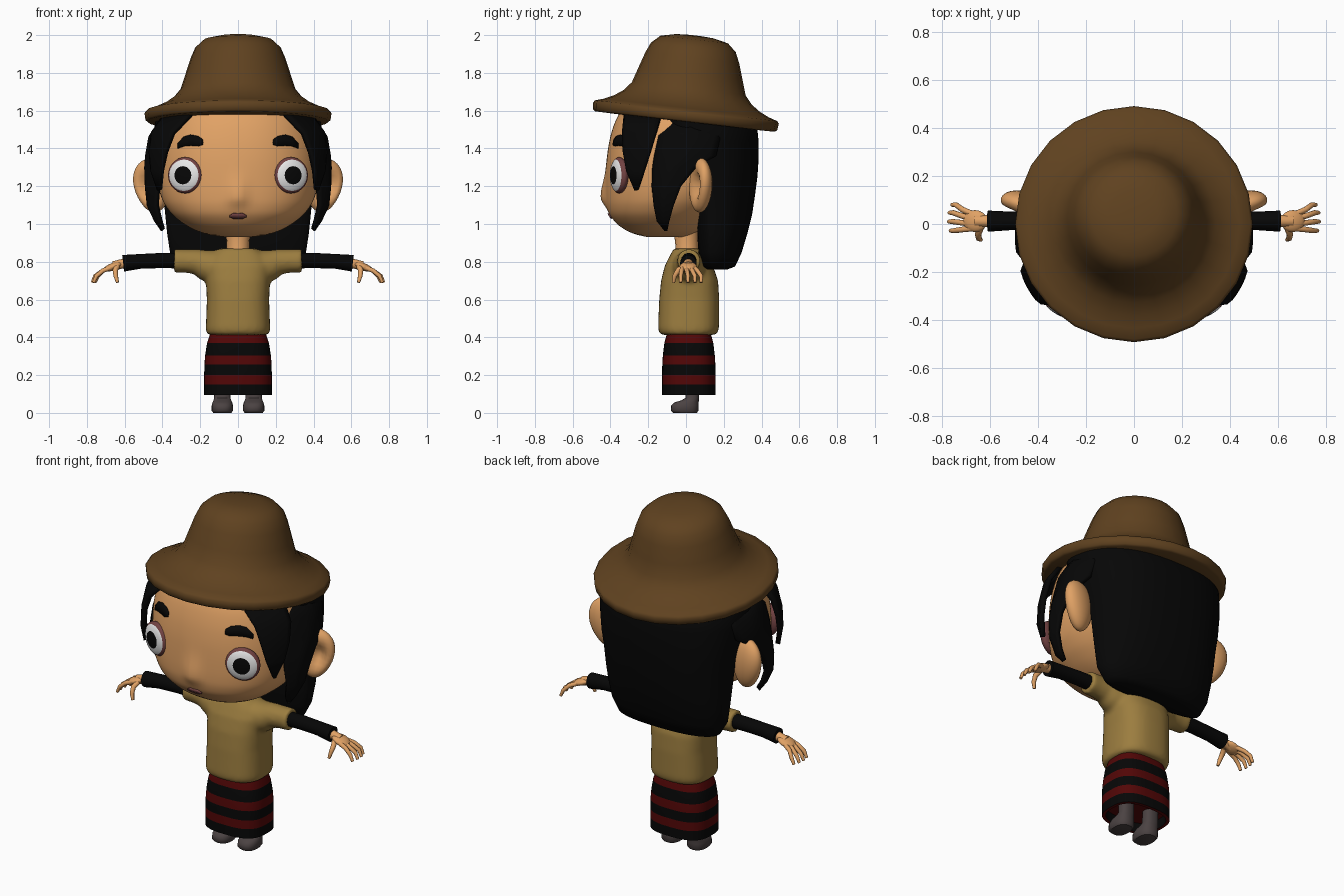
import bpy, bmesh, math
from mathutils import Vector, Matrix

if "Cube" in bpy.data.objects:
    bpy.data.objects.remove(bpy.data.objects["Cube"])


def material(name, r, g, b):
    m = bpy.data.materials.new(name)
    m.use_nodes = True
    m.diffuse_color = (r, g, b, 1)
    m.node_tree.nodes["Principled BSDF"].inputs["Base Color"].default_value = (r, g, b, 1)
    return m


SKIN = material("skin", .75, .36, .13)
BROWN = material("hat brown", .115, .054, .014)
BLACK = material("black", .002, .002, .002)
MUSTARD = material("shirt mustard", .33, .205, .05)
RED = material("stripe red", .085, .002, .002)
GREY = material("shoe grey", .07, .055, .055)
WHITE = material("eye white", .8, .8, .8)
MAUVE = material("lip mauve", .17, .055, .055)


def finish(bm, name, mats, mirror=False, thick=0):
    """Turn a bmesh into a smooth shaded object."""
    bmesh.ops.recalc_face_normals(bm, faces=bm.faces)
    me = bpy.data.meshes.new(name)
    bm.to_mesh(me)
    bm.free()
    ob = bpy.data.objects.new(name, me)
    bpy.context.collection.objects.link(ob)
    for m in mats:
        me.materials.append(m)
    bpy.ops.object.select_all(action='DESELECT')
    ob.select_set(True)
    bpy.context.view_layer.objects.active = ob
    bpy.ops.object.shade_smooth_by_angle(angle=math.radians(50))
    if thick:
        s = ob.modifiers.new("thickness", 'SOLIDIFY')
        s.thickness, s.offset = thick, 0
    if mirror:
        ob.modifiers.new("mirror", 'MIRROR')
    return ob


def loft(bm, rings, closed=True, caps=True):
    rows = [[bm.verts.new(p) for p in r] for r in rings]
    n = len(rows[0])
    for a, b in zip(rows, rows[1:]):
        for i in range(n if closed else n - 1):
            j = (i + 1) % n
            bm.faces.new((a[i], a[j], b[j], b[i]))
    if caps:
        bm.faces.new(rows[0])
        bm.faces.new(rows[-1])


def spow(v, e):
    return math.copysign(abs(v) ** e, v)


def section(z, rx, yf, yb, p=2.2, n=40, cx=0, mid=.5):
    """Rounded cross-section from front yf to back yb, widest at the fraction mid."""
    yc = yf + (yb - yf) * mid
    ring = []
    for t in (2 * math.pi * i / n for i in range(n)):
        ry = yb - yc if math.sin(t) > 0 else yc - yf
        ring.append(Vector((cx + rx * spow(math.cos(t), 2 / p), yc + ry * spow(math.sin(t), 2 / p), z)))
    return ring


def tube(bm, path, n=16):
    """Round tube through (x, y, z, radius) stations."""
    pts = [Vector(q[:3]) for q in path]
    rings = []
    for i, q in enumerate(path):
        d = (pts[min(i + 1, len(pts) - 1)] - pts[max(i - 1, 0)]).normalized()
        u = d.cross(Vector((0, 1, 0) if abs(d.y) < .9 else (1, 0, 0))).normalized()
        w = d.cross(u)
        rings.append([pts[i] + q[3] * (math.cos(t) * u + math.sin(t) * w)
                      for t in (2 * math.pi * k / n for k in range(n))])
    loft(bm, rings)


# Head: height, half width, front, back
HEAD = [(.93, .07, -.2, 0), (.945, .17, -.27, .03), (.97, .24, -.33, .08), (1.02, .32, -.392, .14),
        (1.08, .378, -.42, .2), (1.15, .412, -.426, .26), (1.25, .43, -.425, .3),
        (1.35, .435, -.42, .32), (1.45, .43, -.405, .33), (1.55, .405, -.375, .32),
        (1.62, .36, -.33, .28)]


def head_lerp(z):
    for a, b in zip(HEAD, HEAD[1:]):
        if z <= b[0]:
            break
    t = min(max((z - a[0]) / (b[0] - a[0]), 0), 1)
    return [u + (v - u) * t for u, v in zip(a, b)][1:]


def head_at(z):
    """Half width, front and back of the head, rounded between stations."""
    reach = min(.04, (z - .93) * .5)
    samples = [head_lerp(z + reach * k / 3) for k in range(-3, 4)]
    return [sum(s) / 7 for s in zip(*samples)]


def nose(x, z):
    spread = .1 if z > 1.14 else .045
    return .027 * math.exp(-(x / .045) ** 2 - ((z - 1.14) / spread) ** 2)


def face_y(x, z):
    rx, yf, yb = head_at(z)
    return (yf + yb) / 2 - (yb - yf) / 2 * (1 - (abs(x) / rx) ** 2.2) ** (1 / 2.2) - nose(x, z)


bm = bmesh.new()
loft(bm, [section(z, *head_at(z), n=96) for z in (.93 + .69 * (i / 44) ** 1.3 for i in range(45))])
for v in bm.verts:
    if v.co.y < -.2:
        v.co.y -= nose(v.co.x, v.co.z)
finish(bm, "head", [SKIN])

bm = bmesh.new()
tube(bm, [(0, .005, .82, .075), (0, .005, .88, .06), (0, 0, .97, .065)])
finish(bm, "neck", [SKIN])

# Ears with a hollow front
bm = bmesh.new()
bmesh.ops.create_uvsphere(bm, u_segments=24, v_segments=16, radius=1)
for v in bm.verts:
    x, y, z = v.co
    if y < 0:
        y *= 1 - 1.2 * math.exp(-((x - .2) ** 2 + z * z) / .25)
    v.co = (x * .105 * (1 + .2 * z), y * .06, z * .145)
bm.transform(Matrix.Translation((.45, .075, 1.205)) @ Matrix.Rotation(.3, 4, 'Z')
             @ Matrix.Rotation(.1, 4, 'Y'))
finish(bm, "ears", [SKIN], mirror=True)

# Eyes: pupil, white and rim by angle from the gaze axis
bm = bmesh.new()
bmesh.ops.create_uvsphere(bm, u_segments=28, v_segments=18, radius=1)
for f in bm.faces:
    c = f.calc_center_median().normalized().z
    f.material_index = 0 if c > math.cos(math.radians(30)) else 1 if c > math.cos(math.radians(60)) else 2
bm.transform(Matrix.Translation((.28, -.354, 1.258)) @ Matrix.Rotation(math.radians(21), 4, 'Z')
             @ Matrix.Rotation(math.pi / 2, 4, 'X') @ Matrix.Diagonal((.096, .096, .038, 1)))
finish(bm, "eyes", [BLACK, WHITE, MAUVE], mirror=True)


def face_patch(name, mat, outline, mirror):
    """Thin plate on the face from (x, low z, high z) stations."""
    bm = bmesh.new()
    loft(bm, [[Vector((x, face_y(x, z) - .003, z)) for z in (lo, (lo + hi) / 2, hi)]
              for x, lo, hi in outline], closed=False, caps=False)
    finish(bm, name, [mat], mirror, thick=.009)


face_patch("eyebrows", BLACK, [(.185, 1.42, 1.447), (.21, 1.412, 1.465), (.25, 1.415, 1.472),
                               (.285, 1.412, 1.462), (.318, 1.4, 1.425)], True)
face_patch("mouth", MAUVE, [(-.045, 1.039, 1.045), (-.025, 1.03, 1.057), (0, 1.029, 1.055),
                            (.025, 1.03, 1.057), (.045, 1.039, 1.045)], False)


def under_hat(bm):
    for v in bm.verts:
        v.co.z = min(v.co.z, 1.56 - .114 * v.co.y)


# Back hair: flat towards the face, round behind
bm = bmesh.new()
loft(bm, [section(z, rx, yf, yb, 2.4, 56, mid=mid) for z, rx, yf, yb, mid in
          [(.76, .27, .11, .22, .4), (.775, .32, .085, .26, .35), (.85, .36, .065, .295, .3),
           (.95, .375, .06, .325, .28), (1.05, .385, .055, .35, .25), (1.15, .395, .055, .365, .22),
           (1.25, .41, .045, .378, .22), (1.35, .425, 0, .385, .25), (1.43, .44, -.12, .385, .35),
           (1.5, .445, -.17, .378, .4), (1.58, .435, -.2, .365, .4)]])
under_hat(bm)
finish(bm, "back_hair", [BLACK])


def lock(name, tuck, stations):
    """Tapered strand (height, first angle, last angle, offset), front edge tucked to the head."""
    bm = bmesh.new()
    rings = []
    for z, a, b, off in stations:
        rx, yf, yb = head_at(z)
        row = []
        for k in range(9):
            t = math.radians(a + (b - a) * k / 8)
            o = off - tuck * min(1, (b - a) / 15) * max(0, 1 - k / 4)
            row.append(Vector(((rx + o) * spow(math.cos(t), .91),
                               (yf + yb) / 2 + ((yb - yf) / 2 + o) * spow(math.sin(t), .91), z)))
        rings.append(row)
    loft(bm, rings, closed=False, caps=False)
    under_hat(bm)
    finish(bm, name, [BLACK], mirror=True, thick=.025)


lock("front_locks", 0, [(1.6, -57, -16, .025), (1.48, -45, -16, .045), (1.38, -40, -18, .05),
                        (1.28, -35, -21, .05), (1.18, -27, -25, .04)])
lock("side_locks", .05, [(1.6, -15, 28, .025), (1.46, -15, 30, .04), (1.36, -16, 27, .048),
                         (1.3, -16, 13, .052), (1.2, -14, 5, .06), (1.1, -8, 4, .085),
                         (1.02, -3, 4, .12), (.97, 2, 3, .165)])

# Hat: revolved profile, tipped back
bm = bmesh.new()
profile = [(.33, -.052), (.478, -.05), (.49, -.042), (.495, -.005), (.485, .008), (.44, .022), (.39, .045),
           (.34, .08), (.303, .125), (.279, .2), (.25, .29), (.226, .345), (.18, .387), (.1, .405), (.03, .409)]
loft(bm, [section(h, r, -r, r, 2, 24) for r, h in profile])
bm.transform(Matrix.Translation((0, 0, 1.592)) @ Matrix.Rotation(math.radians(-6.5), 4, 'X'))
finish(bm, "hat", [BROWN])

# Shirt: body and sleeves blended into one skin
bm = bmesh.new()
loft(bm, [section(z, rx, yf, yb, 2.6) for z, rx, yf, yb in
          [(.413, .155, -.13, .155), (.425, .168, -.143, .168), (.45, .17, -.148, .175), (.6, .165, -.142, .176),
           (.7, .17, -.132, .17), (.78, .174, -.112, .142), (.83, .15, -.087, .112), (.87, .1, -.065, .08)]])
for s in (-1, 1):
    tube(bm, [(s * .06, .015, .77, .09), (s * .14, .015, .772, .091), (s * .18, .015, .785, .08),
              (s * .22, .015, .8, .067), (s * .28, .015, .804, .062), (s * .338, .015, .805, .062)], 20)
shirt = finish(bm, "shirt", [MUSTARD])
blend = shirt.modifiers.new("blend", 'REMESH')
blend.mode, blend.voxel_size, blend.use_smooth_shade = 'VOXEL', .012, True
soften = shirt.modifiers.new("soften", 'SMOOTH')
soften.factor, soften.iterations = .5, 6

# Arms and hands
bm = bmesh.new()
tube(bm, [(.25, .015, .805, .042), (.4, .015, .807, .04), (.52, .013, .802, .039), (.608, .012, .792, .044)])
finish(bm, "arms", [BLACK], mirror=True)

bm = bmesh.new()
tube(bm, [(.58, .012, .793, .028), (.62, .012, .788, .025), (.66, .012, .777, .025)])
bmesh.ops.create_uvsphere(bm, u_segments=16, v_segments=10, radius=1,
                          matrix=Matrix.Translation((.662, .012, .774)) @ Matrix.Rotation(.35, 4, 'Y')
                          @ Matrix.Diagonal((.054, .046, .02, 1)))
for y0, y1, reach in [(.04, .08, .758), (.02, .047, .77), (0, .01, .772), (-.018, -.028, .765)]:
    tube(bm, [(.67, y0, .77, .013), (.715, (y0 + y1) / 2, .753, .012),
              (reach - .016, y1, .725, .011), (reach, y1, .69, .008)], 10)
tube(bm, [(.64, -.015, .775, .015), (.65, -.042, .755, .014), (.647, -.06, .725, .012),
          (.638, -.066, .69, .008)], 10)
finish(bm, "hands", [SKIN], mirror=True)

# Striped skirt, hollow at the hem
bm = bmesh.new()
edges = [.42, .37, .305, .255, .2, .15, .095]
widths = [.147, .164, .174, .178, .179, .179, .179]
outer = [section(z, w, .015 - w * .79, .015 + w * .79, 2.8) for z, w in zip(edges, widths)]
inner = [section(z, .162, -.107, .137, 2.8) for z in edges[:4:-1]]
loft(bm, outer + inner)
for f in bm.faces:
    z = f.calc_center_median().z
    f.material_index = sum(z < e for e in edges[1:]) % 2
finish(bm, "striped_skirt", [RED, BLACK])

# Shoes
bm = bmesh.new()
loft(bm, [section(z, rx, yf, yb, 2.4, 24, .083) for z, rx, yf, yb in
          [(0, .048, -.068, .058), (.012, .057, -.08, .066), (.04, .056, -.078, .067), (.056, .052, -.06, .067),
           (.066, .047, -.025, .068), (.08, .043, -.002, .07), (.16, .042, 0, .07)]])
finish(bm, "shoes", [GREY], mirror=True)
